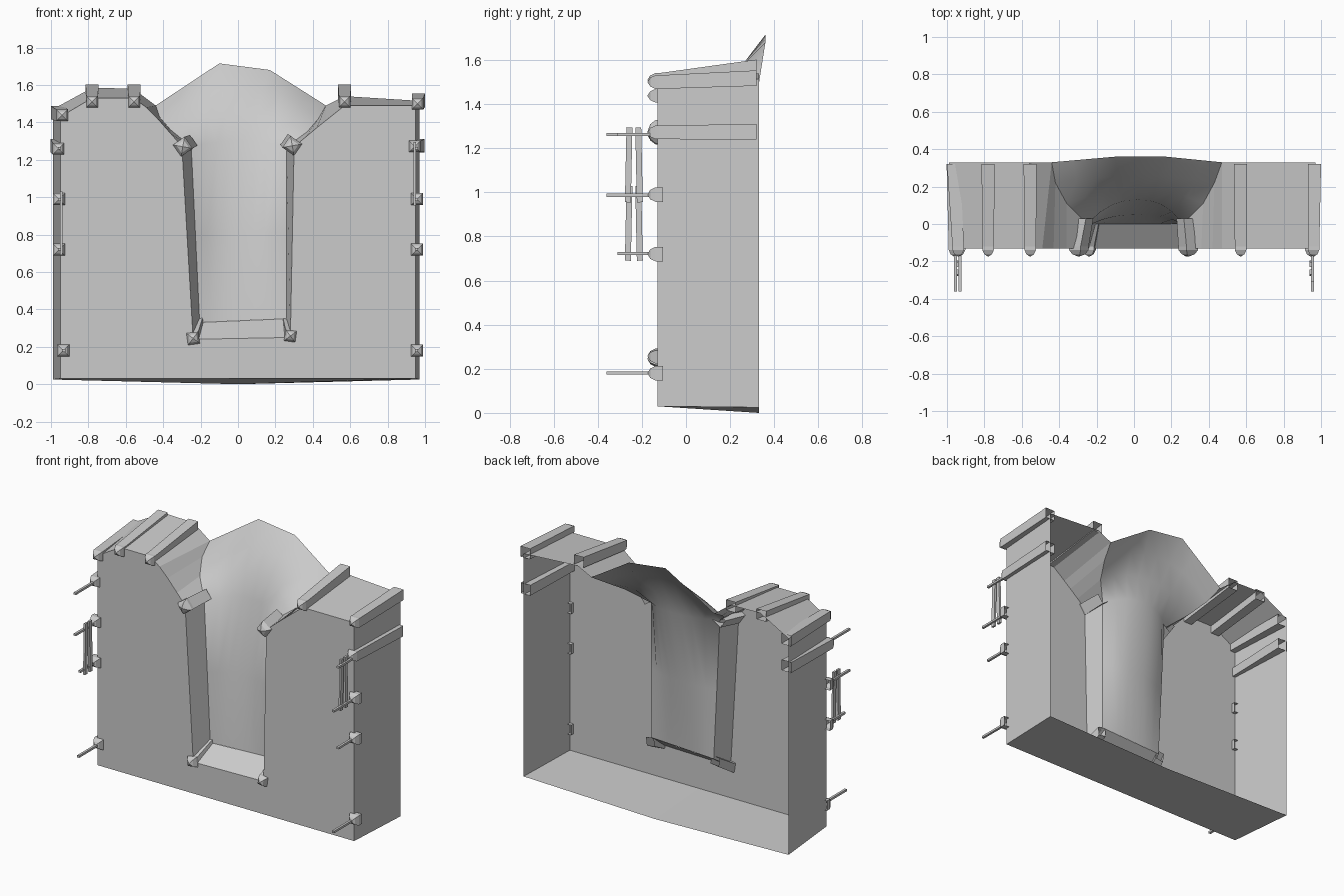
import bpy, bmesh, math
from mathutils import Vector

if "Cube" in bpy.data.objects:
    bpy.data.objects.remove(bpy.data.objects["Cube"])


def make(name, verts, faces, smooth=False):
    bm = bmesh.new()
    vs = [bm.verts.new(v) for v in verts]
    for f in faces:
        bm.faces.new([vs[i] for i in f])
    bmesh.ops.recalc_face_normals(bm, faces=bm.faces)
    me = bpy.data.meshes.new(name)
    bm.to_mesh(me)
    bm.free()
    if smooth:
        for p in me.polygons:
            p.use_smooth = True
    ob = bpy.data.objects.new(name, me)
    bpy.context.collection.objects.link(ob)
    return ob


FRONT, BACK = -0.13, 0.33

# Wall shell: front outline (x, z) matched point by point to a rear outline (x, y, z)
front = [(0, .03), (-.95, .03), (-.95, 1.43), (-.78, 1.53), (-.56, 1.53),
         (-.49, 1.48), (-.43, 1.42), (-.36, 1.34), (-.30, 1.27), (-.24, .24),
         (.28, .25), (.30, 1.27), (.36, 1.32), (.42, 1.37), (.47, 1.41),
         (.57, 1.49), (.95, 1.49), (.95, .03)]
rim_l = [(-.44, BACK, 1.49), (-.42, .22, 1.43), (-.36, .11, 1.36), (-.25, 0, 1.27)]
rim_r = [(.26, 0, 1.27), (.37, .11, 1.35), (.43, .22, 1.42), (.47, BACK, 1.49)]
rear = [(0, BACK, 0), (-.99, BACK, .025), (-.99, BACK, 1.47), (-.78, BACK, 1.585),
        (-.56, BACK, 1.58), *rim_l, (-.205, 0, .33), (.26, 0, .35), *rim_r,
        (.57, BACK, 1.54), (.97, BACK, 1.515), (.97, BACK, .025)]
n = len(front)
make("wall_shell", [(x, FRONT, z) for x, z in front] + rear,
     [tuple(range(n))] + [(i, (i + 1) % n, n + (i + 1) % n, n + i) for i in range(n)])

# Curved chute lining: rows between the left and right edges, bulging backwards
rows = [((-.205, 0, .33), (.26, 0, .35), (.02, 0, .34)),
        ((-.228, 0, .80), (.26, 0, .81), (.02, .05, .81)),
        (rim_l[3], rim_r[0], (.02, .13, 1.30)),
        (rim_l[2], rim_r[1], (.02, .18, 1.44)),
        (rim_l[1], rim_r[2], (.02, .255, 1.58))]
COLS = 8
verts = []
for a, b, c in rows:
    a, b, c = Vector(a), Vector(b), Vector(c)
    for i in range(COLS + 1):
        t = i / COLS
        verts.append(a.lerp(b, t) + (c - (a + b) / 2) * (1 - abs(2 * t - 1) ** 2.4))
peak_l, peak_r = Vector((-.1, .36, 1.715)), Vector((.17, .36, 1.68))
a, b = Vector(rim_l[0]), Vector(rim_r[3])
verts += [a.lerp(peak_l, i / 3) for i in range(3)]
verts += [peak_l.lerp(peak_r, i / 2) for i in range(2)]
verts += [peak_r.lerp(b, i / 4 * 4 / 3 if i < 3 else 1) for i in range(4)]
w = COLS + 1
make("chute_lining", verts,
     [(r * w + i, r * w + i + 1, (r + 1) * w + i + 1, (r + 1) * w + i)
      for r in range(len(rows)) for i in range(COLS)], True)


# Square beam with a bevelled, pointed front and an open rear end
def beam(name, p, q, y_end, h=.033, h_end=None, turn=0):
    rings = [(-.162, h * .65, 0), (-.138, h, 0), (-.12, h, 0), (y_end, h_end or h, 1)]
    vs = [(p[0], -.175, p[1])]
    for y, s, t in rings:
        for k in range(4):
            ang = math.radians(45 + 90 * k + turn)
            d = s * math.sqrt(2)
            vs.append((p[0] + (q[0] - p[0]) * t + d * math.cos(ang), y,
                       p[1] + (q[1] - p[1]) * t + d * math.sin(ang)))
    fs = [(0, 1 + k, 1 + (k + 1) % 4) for k in range(4)]
    for r in range(3):
        for k in range(4):
            i, j = 1 + r * 4 + k, 1 + r * 4 + (k + 1) % 4
            fs.append((i, j, j + 4, i + 4))
    make(name, vs, fs)


# Beams running along the roof and the upper sides
for i, (p, q) in enumerate([((-.78, 1.51), (-.78, 1.567)), ((-.555, 1.51), (-.555, 1.567)),
                            ((.57, 1.51), (.57, 1.567)), ((-.94, 1.438), (-.965, 1.452)),
                            ((.96, 1.50), (.965, 1.518)), ((-.96, 1.258), (-.967, 1.275)),
                            ((.945, 1.272), (.963, 1.275))]):
    beam(f"long_beam_{i}", p, q, .32, .031, .035)

# Short beams at the four corners of the opening
beam("opening_beam_top_left", (-.295, 1.27), (-.265, 1.285), .03, .038, .034, 35)
beam("opening_beam_top_right", (.29, 1.275), (.275, 1.29), .03, .038, .034, -35)
beam("opening_beam_low_left", (-.24, .245), (-.215, .32), 0, .032, .03, 8)
beam("opening_beam_low_right", (.28, .258), (.265, .32), 0, .03, .028, -8)

# Stud blocks down both front edges
for side in (-1, 1):
    for z in (.99, .72, .18):
        x = side * (.935 if (side < 0 and z < .5) else .957)
        beam(f"stud_{side}_{z}", (x, z), (x, z), -.105)


def box(name, c, s):
    vs = [(c[0] + s[0] / 2 * i, c[1] + s[1] / 2 * j, c[2] + s[2] / 2 * k)
          for i in (-1, 1) for j in (-1, 1) for k in (-1, 1)]
    return make(name, vs, [(0, 1, 3, 2), (4, 6, 7, 5), (0, 4, 5, 1),
                           (2, 3, 7, 6), (0, 2, 6, 4), (1, 5, 7, 3)])


# Thin pegs pointing forward from the studs, with pairs of hanging slats
for side in (-1, 1):
    for z in (1.262, .987, .722, .18):
        tip = -.31 if z == .722 or (side > 0 and z > 1.2) else -.36
        x = side * (.93 if (side < 0 and z < .5) else .955)
        box(f"peg_{side}_{z}", (x, (tip - .15) / 2, z), (.016, -.15 - tip, .014))
    zc = .86 if side < 0 else 1.125
    for k, y in enumerate((-.26, -.213)):
        ob = box(f"slat_{side}_{k}", (0, 0, 0), (.014, .027, .34))
        ob.location = (side * .945, y, zc)
        ob.rotation_euler = (math.radians(1.2 if k else -1.2), 0, 0)
